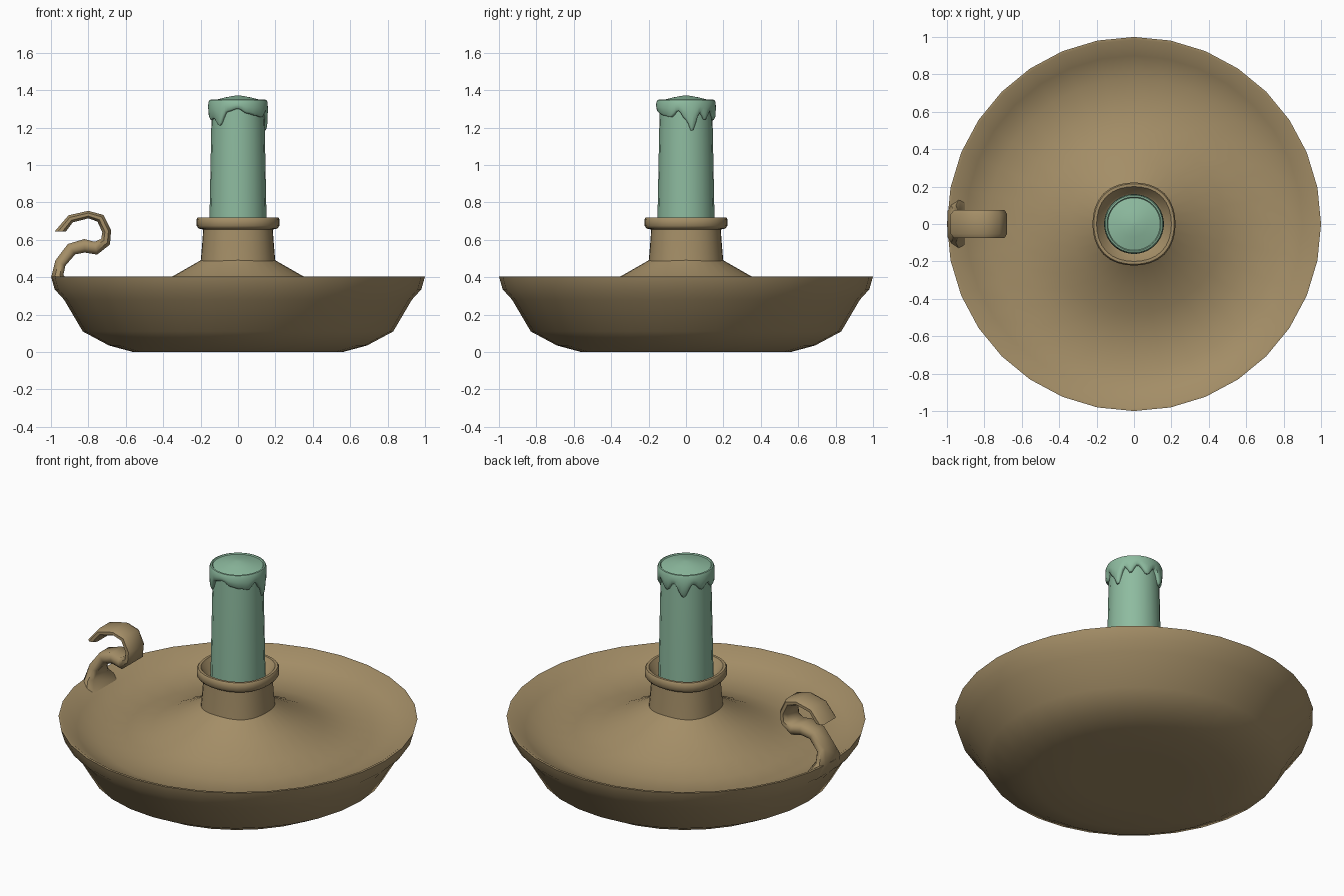
import bpy, bmesh, math
from mathutils import Vector

if "Cube" in bpy.data.objects:
    bpy.data.objects.remove(bpy.data.objects["Cube"])


def material(name, rgb):
    m = bpy.data.materials.new(name)
    m.diffuse_color = (*rgb, 1)
    m.use_nodes = True
    m.node_tree.nodes["Principled BSDF"].inputs["Base Color"].default_value = m.diffuse_color
    return m


BRASS = material("dull brass", (0.37, 0.27, 0.135))
WAX = material("green wax", (0.27, 0.5, 0.35))


def finish(bm, name, mat, angle=45):
    bmesh.ops.recalc_face_normals(bm, faces=bm.faces)
    me = bpy.data.meshes.new(name)
    bm.to_mesh(me)
    bm.free()
    me.materials.append(mat)
    me.polygons.foreach_set("use_smooth", [True] * len(me.polygons))
    me.set_sharp_from_angle(angle=math.radians(angle))
    ob = bpy.data.objects.new(name, me)
    bpy.context.collection.objects.link(ob)
    return ob


def skin(bm, rings, caps=True):
    """Bridge rings of equal point count with quads and cap both ends."""
    vs = [[bm.verts.new(p) for p in ring] for ring in rings]
    n = len(vs[0])
    for a, b in zip(vs, vs[1:]):
        for i in range(n):
            j = (i + 1) % n
            bm.faces.new((a[i], a[j], b[j], b[i]))
    if caps:
        bm.faces.new(vs[0][::-1])
        bm.faces.new(vs[-1])


def lathe(name, profile, n, mat, square=0.0, angle=45):
    """Revolve (radius, z); square pushes the diagonals outwards a little."""
    rings = []
    for r, z in profile:
        ring = []
        for i in range(n):
            a = math.tau * i / n
            k = r * (1 + square * (1 - math.cos(4 * a)) / 2)
            ring.append((k * math.cos(a), k * math.sin(a), z))
        rings.append(ring)
    bm = bmesh.new()
    skin(bm, rings)
    return finish(bm, name, mat, angle)


# Dish: solid underside, shallow bowl, cone rising to the neck
lathe("dish", [(0.3, 0), (0.56, 0), (0.69, 0.035), (0.83, 0.11), (0.93, 0.28),
               (0.98, 0.335), (1.0, 0.405), (0.985, 0.405), (0.9, 0.345),
               (0.78, 0.305), (0.62, 0.305), (0.48, 0.34), (0.34, 0.41),
               (0.2, 0.49), (0.19, 0.5)], 32, BRASS)

# Socket: neck and flared collar with a recess for the candle
lathe("socket", [(0.2, 0.48), (0.192, 0.57), (0.186, 0.655), (0.21, 0.66),
                 (0.222, 0.675), (0.222, 0.71), (0.215, 0.72), (0.2, 0.72),
                 (0.165, 0.67), (0.14, 0.65)], 32, BRASS, square=0.04)

# Candle
lathe("candle", [(0.152, 0.6), (0.152, 0.74), (0.143, 1.2), (0.14, 1.33)], 20, WAX)

# Melted wax cap: drip heights by angle, blended with a cosine
DRIPS = [(0, 1.24), (12, 1.18), (30, 1.28), (42, 1.24), (58, 1.29), (80, 1.24),
         (98, 1.29), (120, 1.21), (140, 1.29), (160, 1.25), (178, 1.28),
         (195, 1.24), (210, 1.25), (229, 1.21), (248, 1.285), (270, 1.30),
         (290, 1.275), (308, 1.265), (328, 1.255), (344, 1.29), (360, 1.24)]


def drip(deg):
    for (a, za), (b, zb) in zip(DRIPS, DRIPS[1:]):
        if a <= deg <= b:
            t = (1 - math.cos(math.pi * (deg - a) / (b - a))) / 2
            return za + (zb - za) * t


bm = bmesh.new()
N = 72
rings = []
for r, f, z in [(0.138, 0, 0), (0.15, 0, 0), (0.158, 0.15, 0), (0.16, 0.6, 0),
                (0.158, 1, 0), (0.153, 1, 0.012), (0.145, 1, 0.014),
                (0.14, 1, 0.008), (0.07, 1, 0.026), (0.015, 1, 0.036)]:
    ring = []
    for i in range(N):
        d = drip(360 * i / N)
        a = math.tau * i / N
        ring.append((r * math.cos(a), r * math.sin(a), d + (1.335 - d) * f + z))
    rings.append(ring)
skin(bm, rings)
finish(bm, "wax_drips", WAX, 50)

# Handle: flattened strap swept along a curl: x, z, half thickness, half width
PATH = [(-0.935, 0.34, 0.035, 0.16), (-0.965, 0.41, 0.032, 0.10),
        (-0.95, 0.475, 0.03, 0.065), (-0.89, 0.55, 0.034, 0.06),
        (-0.82, 0.568, 0.036, 0.065), (-0.76, 0.555, 0.035, 0.075),
        (-0.708, 0.59, 0.028, 0.075), (-0.702, 0.645, 0.024, 0.075),
        (-0.735, 0.715, 0.024, 0.075), (-0.8, 0.735, 0.02, 0.075),
        (-0.895, 0.712, 0.022, 0.075), (-0.95, 0.645, 0.03, 0.075)]
SECTION = [(-1, 0.4), (-0.7, 1), (0.7, 1), (1, 0.4),
           (1, -0.4), (0.7, -1), (-0.7, -1), (-1, -0.4)]
rings = []
for i, (x, z, t, w) in enumerate(PATH):
    p, q = PATH[max(i - 1, 0)], PATH[min(i + 1, len(PATH) - 1)]
    d = Vector((q[0] - p[0], 0, q[1] - p[1])).normalized()
    if i == len(PATH) - 1:
        d = Vector((0, 0, -1))      # level cut at the tip
    side = Vector((-d.z, 0, d.x))
    rings.append([Vector((x, 0, z)) + side * (t * v) + Vector((0, w * u, 0))
                  for u, v in SECTION])
bm = bmesh.new()
skin(bm, rings)
finish(bm, "handle", BRASS, 50)
